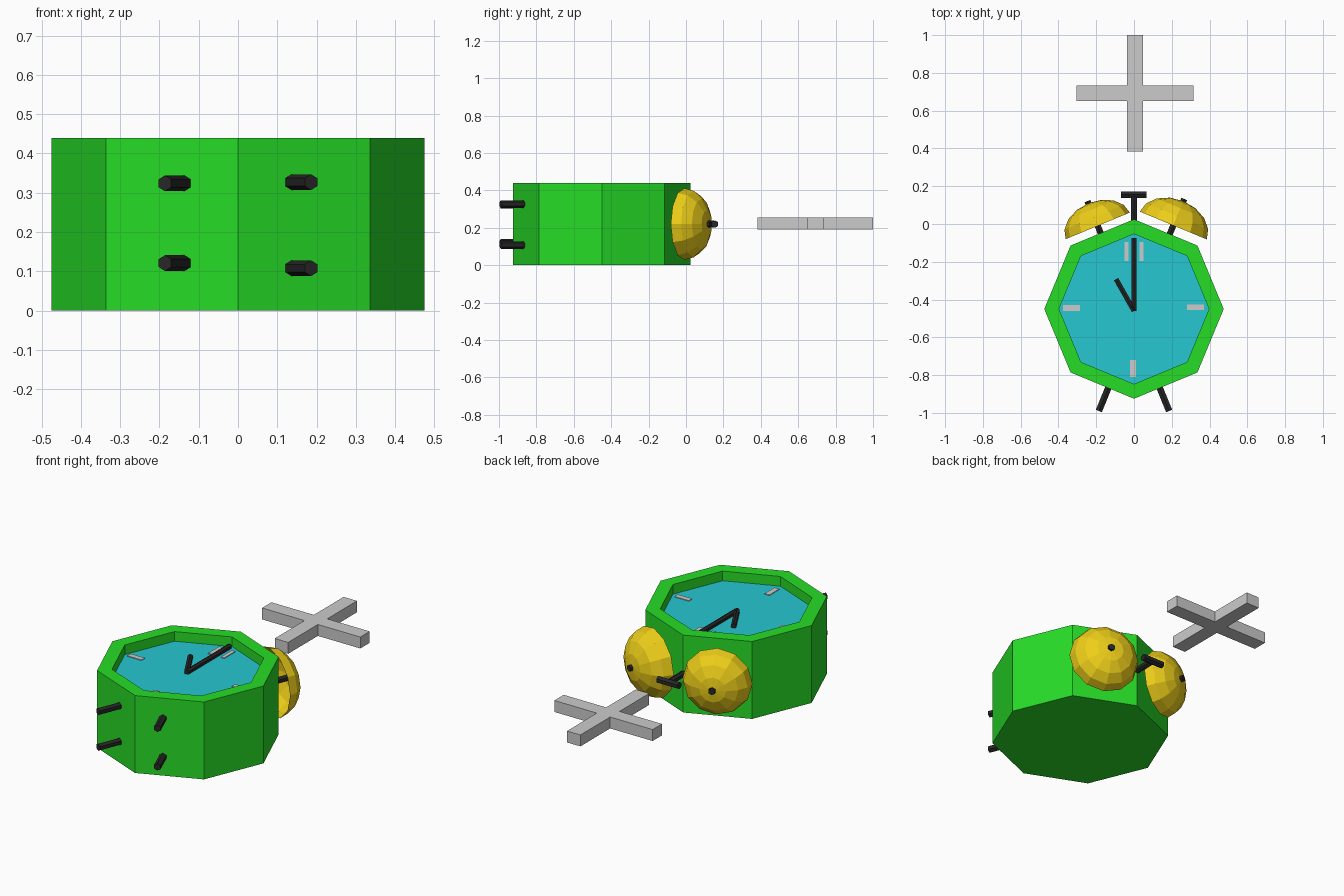
import bpy, bmesh, math
from mathutils import Vector, Matrix

if "Cube" in bpy.data.objects:
    bpy.data.objects.remove(bpy.data.objects["Cube"])


def material(name, r, g, b):
    m = bpy.data.materials.new(name)
    m.diffuse_color = (r, g, b, 1)
    m.use_nodes = True
    m.node_tree.nodes["Principled BSDF"].inputs["Base Color"].default_value = m.diffuse_color
    return m


GREEN = material("green", 0.02, 0.72, 0.02)
TEAL = material("teal", 0.02, 0.57, 0.64)
GOLD = material("gold", 0.85, 0.62, 0.01)
BLACK = material("black", 0.02, 0.02, 0.02)


def finish(name, bm, mat=None):
    me = bpy.data.meshes.new(name)
    bm.to_mesh(me)
    bm.free()
    ob = bpy.data.objects.new(name, me)
    bpy.context.collection.objects.link(ob)
    if mat:
        me.materials.append(mat)
    return ob


def rod(name, a, b, radius, mat=BLACK, sides=6):
    a, b = Vector(a), Vector(b)
    bm = bmesh.new()
    rot = (b - a).to_track_quat('Z', 'Y').to_matrix().to_4x4()
    bmesh.ops.create_cone(bm, cap_ends=True, segments=sides, radius1=radius,
                          radius2=radius, depth=(b - a).length,
                          matrix=Matrix.Translation((a + b) / 2) @ rot)
    return finish(name, bm, mat)


def box(name, centre, size, mat=None):
    bm = bmesh.new()
    bmesh.ops.create_cube(bm, size=1, matrix=Matrix.Translation(centre)
                          @ Matrix.Diagonal((*size, 1)))
    return finish(name, bm, mat)


def lathe(bm, profile, sides):
    # profile of (radius, z); the first ring is left open
    rings = [[bm.verts.new((r * math.cos(math.tau * i / sides),
                            r * math.sin(math.tau * i / sides), z))
              for i in range(sides)] for r, z in profile]
    for lo, hi in zip(rings, rings[1:]):
        for i in range(sides):
            j = (i + 1) % sides
            bm.faces.new((lo[i], lo[j], hi[j], hi[i]))
    return rings


CY = -0.45
MID = 0.22
DIAL = 0.385

# octagonal case with a raised rim
bm = bmesh.new()
rings = lathe(bm, [(0.475, 0), (0.475, 0.44), (0.397, 0.44), (0.397, DIAL)], 8)
bm.faces.new(rings[0][::-1])
bmesh.ops.translate(bm, verts=bm.verts, vec=(0, CY, 0))
finish("clock_case", bm, GREEN)

# dial plate
bm = bmesh.new()
bmesh.ops.create_circle(bm, cap_ends=True, segments=8, radius=0.397,
                        matrix=Matrix.Translation((0, CY, DIAL)))
finish("dial", bm, TEAL)

# plain quarter-hour marks
for x, y, w, h in [(-0.04, -0.145, 0.022, 0.1), (0.04, -0.145, 0.022, 0.1),
                   (0.325, -0.44, 0.09, 0.03), (-0.33, -0.445, 0.09, 0.03),
                   (-0.005, -0.765, 0.03, 0.09)]:
    box("hour_mark", (x, y, DIAL + 0.002), (w, h, 0.004))

# hands
rod("minute_hand", (0, -0.46, 0.395), (0, -0.075, 0.395), 0.015)
rod("hour_hand", (0, -0.46, 0.395), (-0.095, -0.292, 0.395), 0.015)

# bells, each a squashed open dome on a post
for side, cx, cy, rad, height in [(-1, -0.192, -0.01, 0.184, 0.13),
                                  (1, 0.208, -0.008, 0.192, 0.14)]:
    axis = Vector((side * math.sin(math.pi / 8), math.cos(math.pi / 8), 0))
    base = Vector((cx, cy, MID))
    bm = bmesh.new()
    steps = [math.pi / 2 * k / 4 for k in range(5)]
    lathe(bm, [(rad * math.cos(t), height * math.sin(t)) for t in steps], 12)
    bmesh.ops.remove_doubles(bm, verts=bm.verts, dist=1e-5)
    bmesh.ops.transform(bm, verts=bm.verts, matrix=Matrix.Translation(base)
                        @ axis.to_track_quat('Z', 'Y').to_matrix().to_4x4())
    finish("bell", bm, GOLD)
    rod("bell_post", base - axis * 0.09, base + axis * (height + 0.012), 0.019)

# hammer between the bells
rod("hammer_stem", (0, 0, MID), (0, 0.15, MID), 0.018)
rod("hammer_head", (-0.068, 0.155, MID), (0.066, 0.155, MID), 0.02)

# feet
for side, heights in [(-1, (0.121, 0.324)), (1, (0.108, 0.327))]:
    for z in heights:
        rod("foot", (side * 0.125, -0.84, z), (side * 0.186, -0.99, z), 0.02)

# loose cross-shaped key behind the clock
bm = bmesh.new()
a, b = 0.042, 0.309
outline = [(a, a), (a, b), (-a, b), (-a, a), (-b, a), (-b, -a),
           (-a, -a), (-a, -b), (a, -b), (a, -a), (b, -a), (b, a)]
face = bm.faces.new([bm.verts.new((x + 0.005, y + 0.692, 0.19)) for x, y in outline])
ext = bmesh.ops.extrude_face_region(bm, geom=[face], use_keep_orig=True)
bmesh.ops.translate(bm, vec=(0, 0, 0.065),
                    verts=[v for v in ext["geom"] if isinstance(v, bmesh.types.BMVert)])
bmesh.ops.recalc_face_normals(bm, faces=bm.faces)
finish("cross_key", bm)
